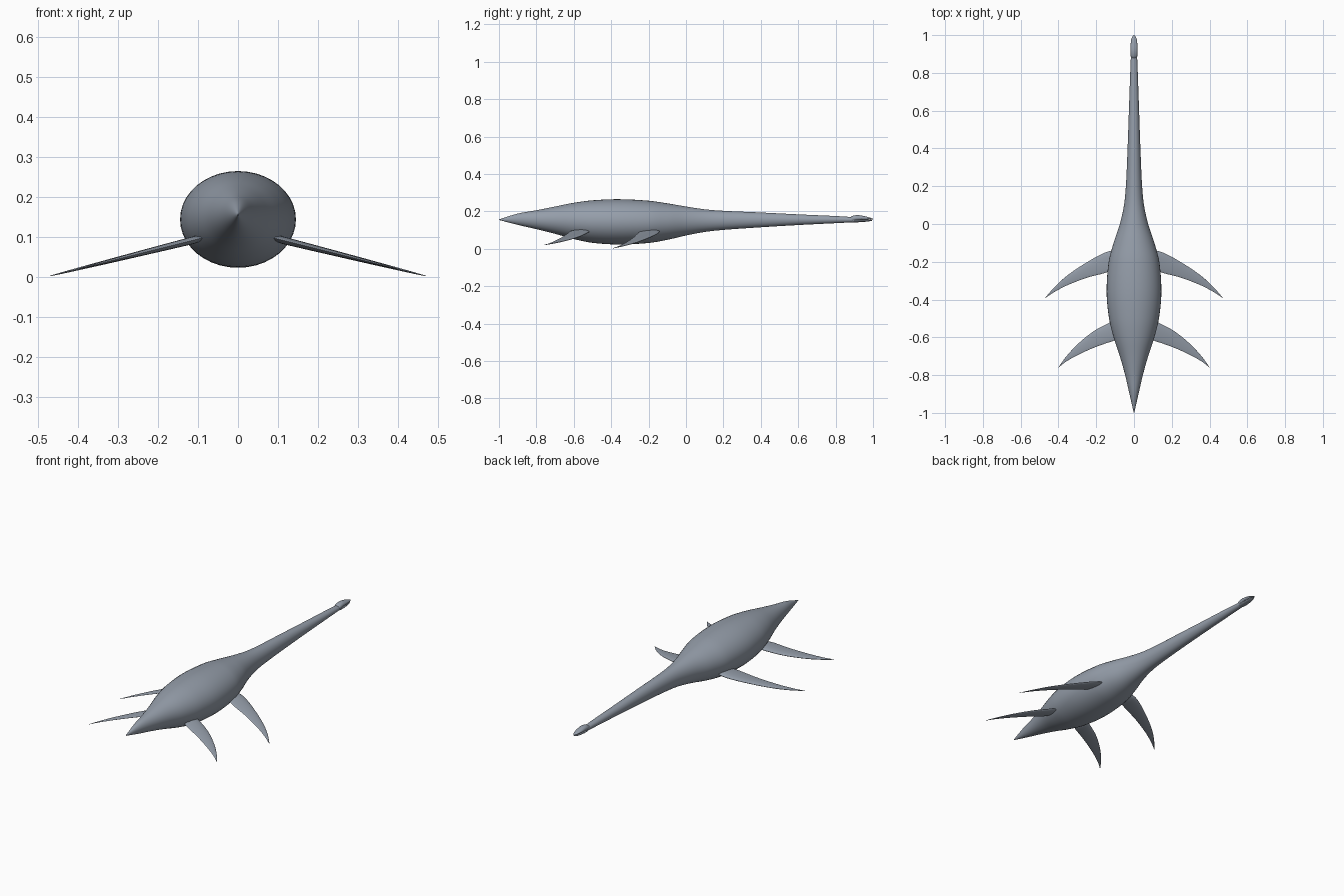
import bpy, bmesh, math
from mathutils import Vector

cube = bpy.data.objects.get("Cube")
if cube:
    bpy.data.objects.remove(cube)

skin = bpy.data.materials.new("slate grey skin")
skin.use_nodes = True
skin.diffuse_color = (0.30, 0.34, 0.40, 1)
skin.node_tree.nodes["Principled BSDF"].inputs["Base Color"].default_value = skin.diffuse_color


def smooth_stations(stations, steps):
    """Catmull-Rom curve through rows of numbers."""
    rows = [Vector(s) for s in stations]
    out = []
    for i in range(len(rows) - 1):
        a, b = rows[i], rows[i + 1]
        d = b[0] - a[0]
        ta = (b - rows[i - 1]) / (b[0] - rows[i - 1][0]) if i else (b - a) / d
        tb = (rows[i + 2] - a) / (rows[i + 2][0] - a[0]) if i + 2 < len(rows) else (b - a) / d
        for k in range(steps):
            t = k / steps
            out.append(a * (2*t**3 - 3*t*t + 1) + ta * d * (t**3 - 2*t*t + t)
                       + b * (3*t*t - 2*t**3) + tb * d * (t**3 - t*t))
    return out + [rows[-1]]


def loft(name, rings):
    """Skin a closed surface over a list of point rings."""
    bm = bmesh.new()
    loops = [[bm.verts.new(p) for p in ring] for ring in rings]
    n = len(loops[0])
    for a, b in zip(loops, loops[1:]):
        for i in range(n):
            j = (i + 1) % n
            bm.faces.new((a[i], a[j], b[j], b[i]))
    bm.faces.new(loops[0])
    bm.faces.new(loops[-1])
    bmesh.ops.recalc_face_normals(bm, faces=bm.faces)
    mesh = bpy.data.meshes.new(name)
    bm.to_mesh(mesh)
    bm.free()
    obj = bpy.data.objects.new(name, mesh)
    bpy.context.collection.objects.link(obj)
    mesh.materials.append(skin)
    bpy.ops.object.select_all(action='DESELECT')
    obj.select_set(True)
    bpy.context.view_layer.objects.active = obj
    bpy.ops.object.shade_smooth_by_angle(angle=math.radians(50))


def body_loft(name, stations, sides=40, steps=5):
    """Stations: y, half width, top z, bottom z."""
    angles = [2 * math.pi * i / sides for i in range(sides)]
    rings = []
    for y, w, top, low in smooth_stations(stations, steps):
        mid, h = (top + low) / 2, (top - low) / 2
        rings.append([(w * math.cos(a), y, mid + h * math.sin(a)) for a in angles])
    loft(name, rings)


# Tail, trunk and long neck in one tapering skin
body_loft("body", [
    (-1, .001, .157, .154), (-.9, .024, .188, .128), (-.8, .047, .206, .105),
    (-.7, .075, .226, .08), (-.6, .108, .246, .052), (-.5, .132, .259, .032),
    (-.36, .145, .265, .023), (-.2, .134, .257, .031), (-.1, .108, .243, .048),
    (0, .075, .226, .071), (.1, .053, .211, .09), (.2, .043, .203, .101),
    (.4, .034, .194, .115), (.6, .027, .184, .127), (.8, .02, .175, .137),
    (.9, .016, .169, .142)])

# Head with separate jaws
body_loft("upper_jaw", [
    (.875, .012, .167, .148), (.89, .018, .176, .146), (.92, .0195, .18, .15),
    (.96, .017, .173, .154), (.985, .012, .166, .156), (1, .003, .16, .157)], 24)
body_loft("lower_jaw", [
    (.875, .011, .158, .143), (.9, .017, .157, .141), (.94, .017, .156, .143),
    (.975, .012, .155, .146), (.995, .003, .154, .15)], 24)

# Small teeth along the jaw line
for side, label in ((1, "left"), (-1, "right")):
    for k in range(5):
        y = .938 + .012 * k
        bpy.ops.mesh.primitive_cone_add(vertices=8, radius1=.002, radius2=0, depth=.008,
                                        location=(side * (.015 - .0022 * k), y, .154),
                                        rotation=(math.pi, 0, 0))
        tooth = bpy.context.object
        tooth.name = f"{label}_tooth_{k + 1}"
        tooth.data.materials.append(skin)


def flipper(name, stations, side):
    """Stations: x, leading y, trailing y; thin blade sloping down to the tip."""
    rings = []
    x0, x1 = stations[0][0], stations[-1][0]
    for x, lead, trail in smooth_stations(stations, 6):
        z = .1 - .25 * (x - .08)
        t = min(1, max(0, (x - x0) / (x1 - x0)))
        thick = .0125 * (1 - t) ** .7 * min(1, .35 + 6 * t) + .0006
        ring = []
        for i in range(24):
            a = 2 * math.pi * i / 24
            y = (lead + trail) / 2 + (lead - trail) / 2 * math.cos(a)
            # rounded leading edge, finer trailing edge
            ring.append((side * x, y, z + thick * math.sin(a) * (.75 + .25 * math.cos(a))))
        rings.append(ring)
    loft(name, rings)


front = [(.075, -.155, -.2), (.1, -.142, -.235), (.15, -.15, -.258), (.245, -.2, -.283),
         (.35, -.27, -.323), (.42, -.333, -.359), (.47, -.39, -.392)]
rear = [(.075, -.53, -.58), (.1, -.515, -.613), (.15, -.533, -.632), (.22, -.572, -.658),
        (.3, -.638, -.695), (.36, -.703, -.729), (.4, -.758, -.76)]
for side, label in ((1, "left"), (-1, "right")):
    flipper(f"{label}_front_flipper", front, side)
    flipper(f"{label}_rear_flipper", rear, side)
